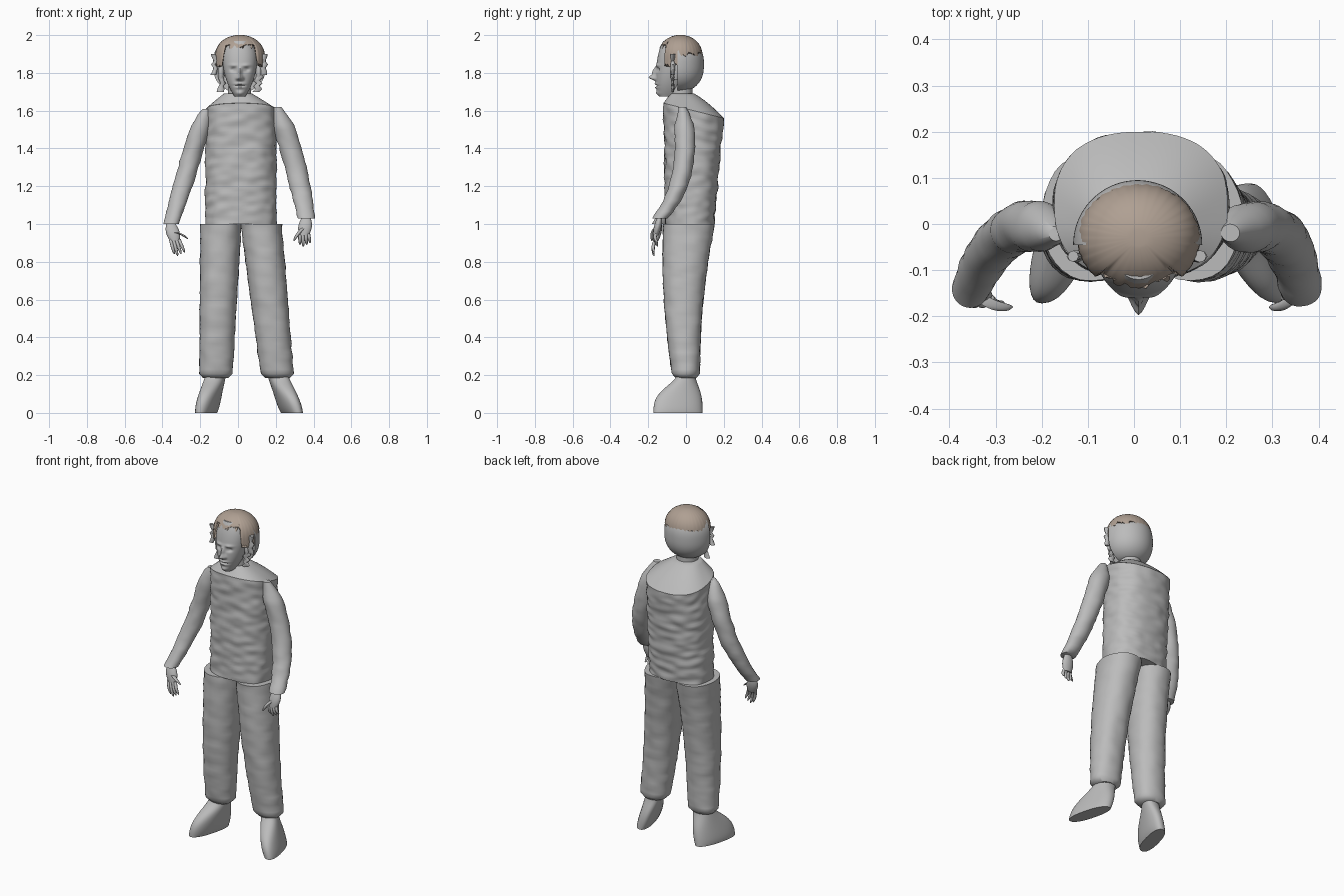
import bpy, bmesh, random
from math import sin, cos, pi, sqrt, exp, copysign, radians
from mathutils import Vector, noise

random.seed(4)
cube = bpy.data.objects.get("Cube")
if cube:
    bpy.data.objects.remove(cube, do_unlink=True)


def material(name, *rgb):
    made = bpy.data.materials.new(name)
    made.use_nodes = True
    made.diffuse_color = (*rgb, 1)
    shader = made.node_tree.nodes["Principled BSDF"]
    shader.inputs["Base Color"].default_value = (*rgb, 1)
    return made


grey = material("plain grey", .5, .5, .5)
brown = material("hair brown", .43, .35, .29)


def mix(start, end, t):
    return start + (end - start) * t


def skin(name, rows, colour):
    """Join rows of points into a closed, smoothly shaded body."""
    bm = bmesh.new()
    rows = [[bm.verts.new(point) for point in row] for row in rows]
    count = len(rows[0])
    for lower, upper in zip(rows, rows[1:]):
        for i in range(count):
            j = (i + 1) % count
            bm.faces.new((lower[i], lower[j], upper[j], upper[i]))
    bm.faces.new(rows[0])
    bm.faces.new(rows[-1])
    bmesh.ops.recalc_face_normals(bm, faces=bm.faces)
    mesh = bpy.data.meshes.new(name)
    bm.to_mesh(mesh)
    bm.free()
    mesh.materials.append(colour)
    body = bpy.data.objects.new(name, mesh)
    bpy.context.collection.objects.link(body)
    bpy.ops.object.select_all(action='DESELECT')
    bpy.context.view_layer.objects.active = body
    body.select_set(True)
    bpy.ops.object.shade_smooth_by_angle(angle=radians(50))


def sweep(name, rule, sides=32, rings=24, power=2, bumps=0, half=False, shape=None):
    """Stack rings; rule(t) gives the centre, half width and half depth of each."""
    rows = []
    for k in range(rings + 1):
        centre, width, depth = rule(k / rings)
        row = []
        for i in range(sides):
            angle = pi * i / (sides - 1) if half else 2 * pi * i / sides
            c, s = cos(angle), sin(angle)
            point = Vector(centre)
            point.x += copysign(abs(c) ** (2 / power), c) * width
            point.y += copysign(abs(s) ** (2 / power), s) * depth
            if bumps:
                spot = Vector((point.x, point.y, point.z * 2)) * 14
                point += Vector((c, s, 0)) * bumps * noise.noise(spot)
            if shape:
                shape(point)
            row.append(point)
        rows.append(row)
    skin(name, rows, grey)


# Torso and sloping shoulders, with the rim lower at the back
def slope(point):
    fade = min((point.z - 1) / .6, (1.69 - point.z) / .09)
    point.z -= .25 * fade * (point.y - .04)


def torso(t):
    return (.015, mix(.02, .04, t), mix(1, 1.6, t)), .188, mix(.13, .16, t)


def shoulders(t):
    return ((mix(.015, 0, t), mix(.04, -.02, t), mix(1.6, 1.69, t)),
            mix(.188, .075, t), mix(.16, .065, t))


sweep("torso", torso, sides=72, rings=50, power=2.4, bumps=.008, shape=slope)
sweep("shoulders", shoulders, sides=72, rings=8, power=2.4, shape=slope)


# Trouser legs, gathered at the cuff, and feet with the toes turned out
def build_leg(label, side, hip, ankle, splay):
    def trouser(t):
        cuff = min(1, .75 + 9 * (1 - t))
        centre = mix(hip, ankle, t), mix(.015, 0, t) - .02 * sin(pi * t), mix(1, .185, t)
        return centre, mix(.11, .087, t) * cuff, mix(.137, .072, t) * cuff

    def foot(t):
        toe = (1 - t ** 3) ** 2
        centre = ankle + side * splay * (1 - t), -.042 * toe, .2 * t
        return centre, .053 - .008 * (1 - t) ** 9, .05 + .08 * toe

    def turn_out(point):
        point.x -= side * .25 * point.y

    sweep(label + "_trouser_leg", trouser, rings=36, power=2.2, bumps=.005)
    sweep(label + "_foot", foot, power=2.3, shape=turn_out)


build_leg("right", -1, -.09, -.118, .04)
build_leg("left", 1, .122, .21, .065)


# Limbs that run through three points
def limb(name, start, middle, end, width, depth, profile, **options):
    start, middle, end = map(Vector, (start, middle, end))
    control = 2 * middle - (start + end) / 2

    def rule(t):
        centre = mix(mix(start, control, t), mix(control, end, t), t)
        return centre, width * profile(t), depth * profile(t)

    sweep(name, rule, **options)


def sleeve_profile(t):
    return min(1, sqrt(.1 + 6 * t)) * (1 - .25 * t ** 3)


def palm_profile(t):
    return .7 + .3 * sin(pi * t)


def finger_profile(t):
    return sqrt(1.05 - t ** 4)


def build_arm(label, shoulder, elbow, cuff, girth, knuckles, tips, thumb):
    limb(label + "_sleeve", shoulder, elbow, cuff, girth, .054, sleeve_profile, bumps=.006)
    cuff, knuckles, tips, thumb = map(Vector, (cuff, knuckles, tips, thumb))
    middle = (cuff + knuckles) / 2
    limb(label + "_palm", cuff, middle, knuckles, .036, .02, palm_profile, sides=16)
    for i in range(4):
        across = Vector((i - 1.5, 0, 0)) * .015
        root = knuckles + across + Vector((0, 0, .01))
        tip = tips + across * 1.2 + Vector((0, 0, .01 * abs(i - 1)))
        bend = (root + tip) / 2 + Vector((0, -.008, 0))
        limb(f"{label}_finger_{i + 1}", root, bend, tip, .009, .009, finger_profile,
             sides=10, rings=10)
    bend = (middle + thumb) / 2 + Vector((0, -.01, .01))
    limb(label + "_thumb", middle, bend, thumb, .011, .011, finger_profile,
         sides=10, rings=10)


build_arm("right", (-.17, -.02, 1.61), (-.27, -.02, 1.28), (-.355, -.14, 1), .055,
          (-.335, -.16, .91), (-.31, -.17, .83), (-.265, -.18, .92))
build_arm("left", (.21, -.02, 1.62), (.31, -.02, 1.28), (.36, -.14, 1.03), .06,
          (.35, -.16, .94), (.355, -.15, .88), (.295, -.18, .91))

# Face relief: distance from the middle, height, width, height spread, push
RELIEF = {
    "nose": (0, 1.775, .014, .014, .034),
    "bridge": (0, 1.805, .01, .024, .02),
    "nostrils": (.014, 1.77, .008, .008, .01),
    "sockets": (.034, 1.817, .015, .01, -.014),
    "brows": (.034, 1.84, .022, .008, .007),
    "eyes": (.03, 1.817, .01, .005, .005),
    "upper lip": (0, 1.742, .024, .006, .009),
    "mouth": (0, 1.732, .026, .003, -.008),
    "lower lip": (0, 1.722, .02, .006, .008),
    "chin": (0, 1.692, .022, .012, .01),
}


def add_features(point):
    if point.y > -.06:
        return
    push = 0
    for offset, height, wide, tall, amount in RELIEF.values():
        across = (abs(point.x - .01) - offset) / wide
        up = (point.z - height) / tall
        push += amount * exp(-across ** 2 - up ** 2)
    point.y -= push


def face(t):
    front = -.16 + .02 * (1 - t) ** 9 + .04 * t ** 4
    back = mix(-.06, .05, sqrt(t))
    width = .095 * (1 - .7 * (1 - t) ** 3) * (1 - .4 * t ** 9)
    return (.01, (front + back) / 2, mix(1.675, 1.97, t)), width, (back - front) / 2


# Neck, face and the rounded back of the head, cut off flat behind the ears
def neck(t):
    return (.008, -.025, mix(1.63, 1.76, t)), .062, .06


def skull(t):
    level = mix(-.92, .96, t)
    radius = .14 * sqrt(1 - abs(level) ** 2.5)
    return (.008, -.045, 1.845 + .15 * level), radius, radius


sweep("neck", neck, rings=4)
sweep("face", face, sides=112, rings=72, power=2.2, shape=add_features)
sweep("back_of_head", skull, sides=40, half=True)


# Hair cap with a ragged edge: short fringe, long at the temples
def hair_edge(angle):
    front = -sin(angle)
    edge = 1.94 if front > .75 else 1.84 if front > .1 else 1.9
    return edge + random.uniform(-.014, .012)


strands = [2 * pi * i / 96 for i in range(96)]
edges = [hair_edge(angle) for angle in strands]
hair_rows = []
for k in range(13):
    rise = sin(pi * k / 25)
    row = []
    for angle, edge in zip(strands, edges):
        z = mix(edge, 2, rise)
        crown = max(0, (z - 1.87) / .13)
        radius = sqrt(1.02 - crown ** 2.5) * (1 + .006 * sin(angle * 32))
        row.append((.01 + .132 * radius * cos(angle), -.03 + .118 * radius * sin(angle), z))
    hair_rows.append(row)
skin("hair", hair_rows, brown)


# Ears, and torn locks hanging beside the face
def ragged_lock(name, x, top, length):
    def rule(t):
        centre = x + random.uniform(-.01, .01), -.07, top - length * t
        return centre, random.uniform(.01, .02), random.uniform(.006, .014)

    sweep(name, rule, sides=8, rings=6)


for label, side in (("right", -1), ("left", 1)):
    ragged_lock(label + "_upper_lock", .005 + side * .128, 1.9, .11)
    ragged_lock(label + "_lower_lock", .01 + side * .095, 1.79, .09)
    ear = .01 + side * .1
    limb(label + "_ear", (ear, -.06, 1.765), (ear, -.058, 1.81), (ear, -.055, 1.85),
         .017, .026, palm_profile, sides=14, rings=8)
